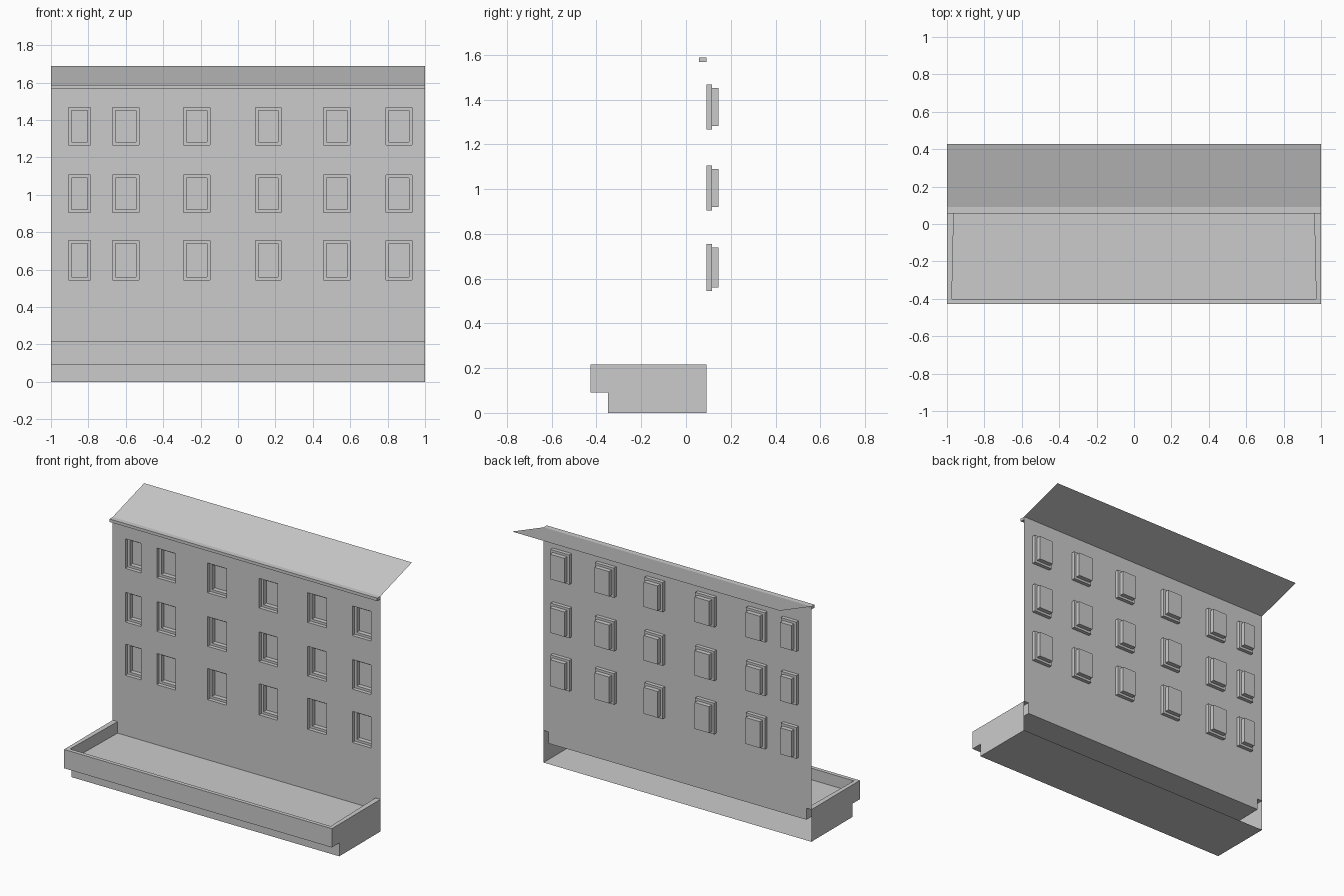
import bpy
import bmesh

cube = bpy.data.objects.get("Cube")
if cube:
    bpy.data.objects.remove(cube, do_unlink=True)

# Plain grey used everywhere
grey = bpy.data.materials.new("plain_grey")
grey.use_nodes = True
colour = (0.6, 0.6, 0.6, 1.0)
grey.diffuse_color = colour
bsdf = next(n for n in grey.node_tree.nodes if n.type == 'BSDF_PRINCIPLED')
bsdf.inputs["Base Color"].default_value = colour

WALL_Y = 0.091
BASE_TOP = 0.217
EAVES = 1.588


def finish(name, bm):
    mesh = bpy.data.meshes.new(name)
    bm.normal_update()
    bm.to_mesh(mesh)
    bm.free()
    mesh.materials.append(grey)
    obj = bpy.data.objects.new(name, mesh)
    bpy.context.collection.objects.link(obj)
    return obj


def sweep(name, profile, closed=False, caps=False):
    """Stretch a (y, z) profile across the full width; returns an open bmesh."""
    bm = bmesh.new()
    left = [bm.verts.new((-1, y, z)) for y, z in profile]
    right = [bm.verts.new((1, y, z)) for y, z in profile]
    count = len(profile)
    for i in range(count if closed else count - 1):
        j = (i + 1) % count
        bm.faces.new((left[i], left[j], right[j], right[i]))
    if caps:
        bm.faces.new(left[::-1])
        bm.faces.new(right)
    bm.normal_update()
    return bm


# Base: stepped shell, open at the back, with a sunken tray in its top
bm = sweep("base", [(WALL_Y, 0), (-0.348, 0), (-0.348, 0.09), (-0.427, 0.09),
                    (-0.427, BASE_TOP), (WALL_Y, BASE_TOP)], caps=True)
bmesh.ops.recalc_face_normals(bm, faces=bm.faces)
top = max(bm.faces, key=lambda f: f.calc_center_median().z)
if top.normal.z < 0:
    bmesh.ops.reverse_faces(bm, faces=bm.faces)
bmesh.ops.inset_region(bm, faces=[top], thickness=0.037, depth=0)
floor = bmesh.ops.extrude_face_region(bm, geom=[top])["geom"]
bmesh.ops.translate(bm, vec=(0, 0, -0.078),
                    verts=[v for v in floor if isinstance(v, bmesh.types.BMVert)])
if top.is_valid:
    bm.faces.remove(top)
finish("base_with_tray", bm)

# Facade: grid of cells where odd columns and odd rows meet in a window
columns = [(-0.905, -0.789), (-0.67, -0.53), (-0.291, -0.15),
           (0.094, 0.23), (0.457, 0.599), (0.79, 0.93)]
rows = [(0.545, 0.755), (0.905, 1.105), (1.267, 1.467)]
xs = [-1] + [x for c in columns for x in c] + [1]
zs = [BASE_TOP] + [z for r in rows for z in r] + [EAVES]
bm = bmesh.new()
grid = [[bm.verts.new((x, WALL_Y, z)) for x in xs] for z in zs]
windows = []
for r in range(len(zs) - 1):
    for c in range(len(xs) - 1):
        face = bm.faces.new((grid[r][c], grid[r][c + 1],
                             grid[r + 1][c + 1], grid[r + 1][c]))
        if r % 2 and c % 2:
            windows.append(face)
bm.normal_update()

# Windows: step back, narrow to a frame, step back again to the pane
for thickness, depth in ((0, -0.025), (0.016, 0), (0, -0.03)):
    bmesh.ops.inset_individual(bm, faces=windows, thickness=thickness,
                               depth=depth, use_even_offset=True)
    bm.normal_update()
finish("facade_with_windows", bm)

# Cornice bar under the eaves
bm = sweep("cornice", [(0.057, 1.568), (0.057, EAVES), (WALL_Y, EAVES),
                       (WALL_Y, 1.568)], closed=True, caps=True)
bmesh.ops.recalc_face_normals(bm, faces=bm.faces)
finish("cornice", bm)

# Roof: single sheet sloping up to the back
bm = sweep("roof", [(WALL_Y, EAVES), (0.427, 1.688)])
if bm.faces[:][0].normal.z < 0:
    bmesh.ops.reverse_faces(bm, faces=bm.faces[:])
finish("roof", bm)
